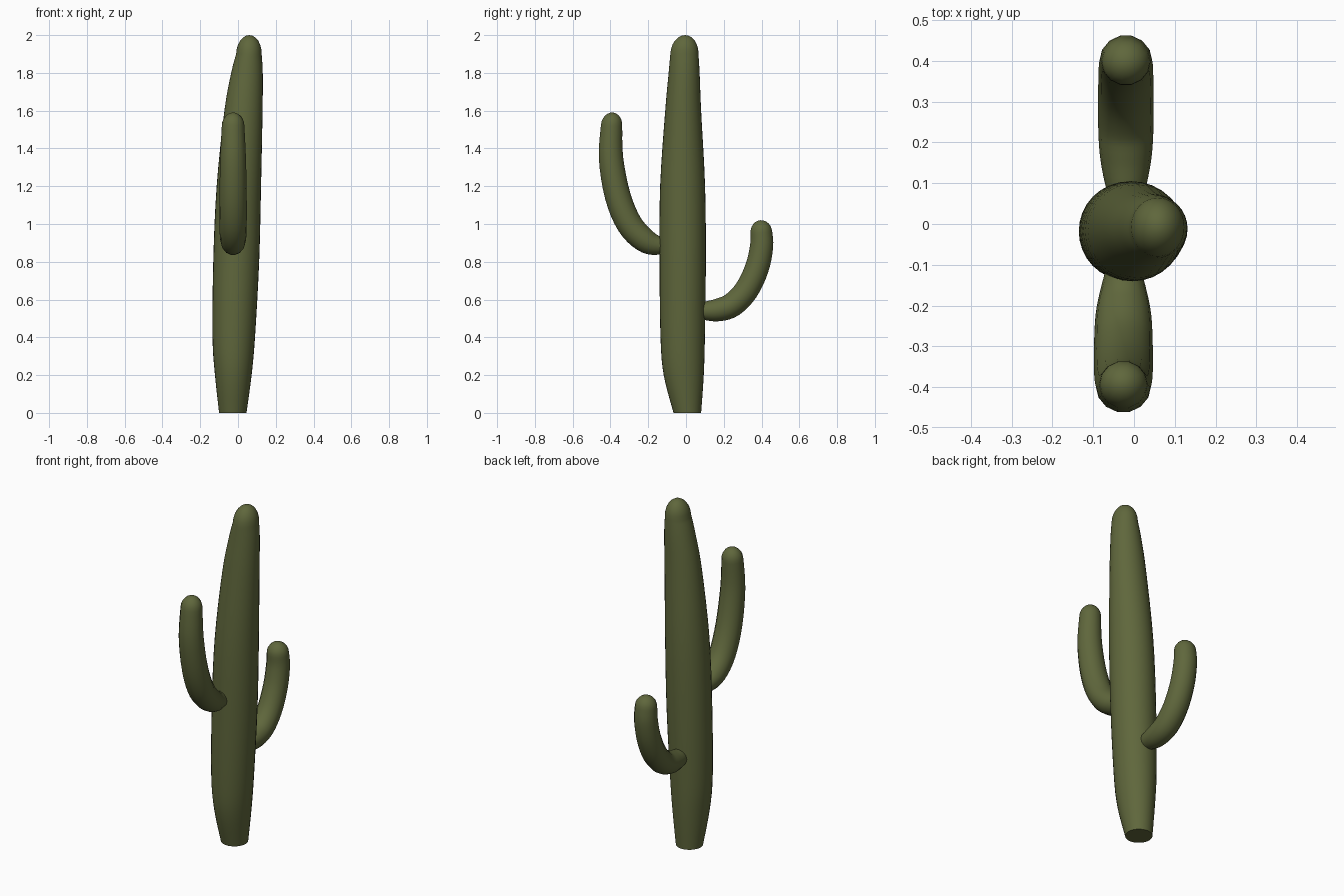
import bpy, bmesh
from math import sin, cos, pi, radians
from mathutils import Vector

cube = bpy.data.objects.get("Cube")
if cube:
    bpy.data.objects.remove(cube, do_unlink=True)

green = bpy.data.materials.new("cactus green")
green.use_nodes = True
green.diffuse_color = (0.115, 0.135, 0.045, 1)
green.node_tree.nodes["Principled BSDF"].inputs["Base Color"].default_value = green.diffuse_color


def smooth_sections(keys, steps):
    """Catmull-Rom interpolation of (x, y, z, x radius, other radius)."""
    out = []
    for i in range(len(keys) - 1):
        a, b, c, d = (keys[max(i - 1, 0)], keys[i], keys[i + 1], keys[min(i + 2, len(keys) - 1)])
        for s in range(steps):
            t = s / steps
            out.append([q + t * (r - p) / 2 + t * t * (p - 2.5 * q + 2 * r - d0 / 2)
                        + t ** 3 * (1.5 * (q - r) + (d0 - p) / 2)
                        for p, q, r, d0 in zip(a, b, c, d)])
    out.append(list(keys[-1]))
    return out


def stem(name, keys, tip, sides, steps, upright=False):
    """Loft elliptical rings along a path in the yz plane and round off the end."""
    rings = smooth_sections(keys, steps)
    last, tip = rings[-1], Vector(tip)
    base = Vector(last[:3])
    for k in range(1, 6):
        a = k * pi / 12
        rings.append([*base.lerp(tip, sin(a)), last[3] * cos(a), last[4] * cos(a)])
    bm = bmesh.new()
    loops = []
    for i, ring in enumerate(rings):
        along = Vector(rings[min(i + 1, len(rings) - 1)][:3]) - Vector(rings[max(i - 1, 0)][:3])
        along.x = 0
        if upright:
            along = Vector((0, 0, 1))
        across = along.normalized().cross(Vector((1, 0, 0)))
        loops.append([bm.verts.new(Vector(ring[:3]) + Vector((ring[3] * cos(a), 0, 0))
                                   + across * ring[4] * sin(a))
                      for a in (2 * pi * j / sides for j in range(sides))])
    for low, high in zip(loops, loops[1:]):
        for j in range(sides):
            n = (j + 1) % sides
            bm.faces.new((low[j], low[n], high[n], high[j]))
    bm.faces.new(loops[0][::-1])
    end = bm.verts.new(tip)
    for j in range(sides):
        bm.faces.new((loops[-1][j], loops[-1][(j + 1) % sides], end))
    bmesh.ops.recalc_face_normals(bm, faces=bm.faces)
    mesh = bpy.data.meshes.new(name)
    bm.to_mesh(mesh)
    bm.free()
    mesh.materials.append(green)
    obj = bpy.data.objects.new(name, mesh)
    bpy.context.collection.objects.link(obj)
    bpy.ops.object.select_all(action="DESELECT")
    obj.select_set(True)
    bpy.context.view_layer.objects.active = obj
    bpy.ops.object.shade_smooth_by_angle(angle=radians(45))


# Trunk: left, right, front and back limits at each height
limits = [(0, -.1, .045, -.066, .08), (.2, -.122, .072, -.118, .094),
          (.4, -.135, .09, -.135, .1), (.8, -.131, .112, -.14, .105),
          (1.2, -.113, .122, -.137, .101), (1.6, -.072, .13, -.11, .08),
          (1.8, -.036, .131, -.092, .072), (1.9, -.01, .125, -.083, .066)]
trunk = [((l + r) / 2, (f + b) / 2, z, (r - l) / 2, (b - f) / 2) for z, l, r, f, b in limits]
stem("trunk", trunk, (.06, -.005, 2), 32, 4, upright=True)

# Arms: y, z and radius along each bend
front_path = [(-.07, .89, .03), (-.15, .887, .052), (-.22, .915, .066), (-.3, 1, .07),
              (-.362, 1.15, .07), (-.397, 1.35, .066), (-.394, 1.52, .058)]
back_path = [(.05, .54, .035), (.1, .54, .05), (.17, .545, .062), (.245, .572, .066),
             (.32, .65, .066), (.375, .765, .065), (.4, .88, .063), (.399, .955, .059)]
for name, x, path, tip in (("front_arm", -.026, front_path, (-.386, 1.59)),
                           ("back_arm", -.02, back_path, (.394, 1.02))):
    stem(name, [(x, y, z, r * 1.03, r) for y, z, r in path], (x, *tip), 14, 4)
